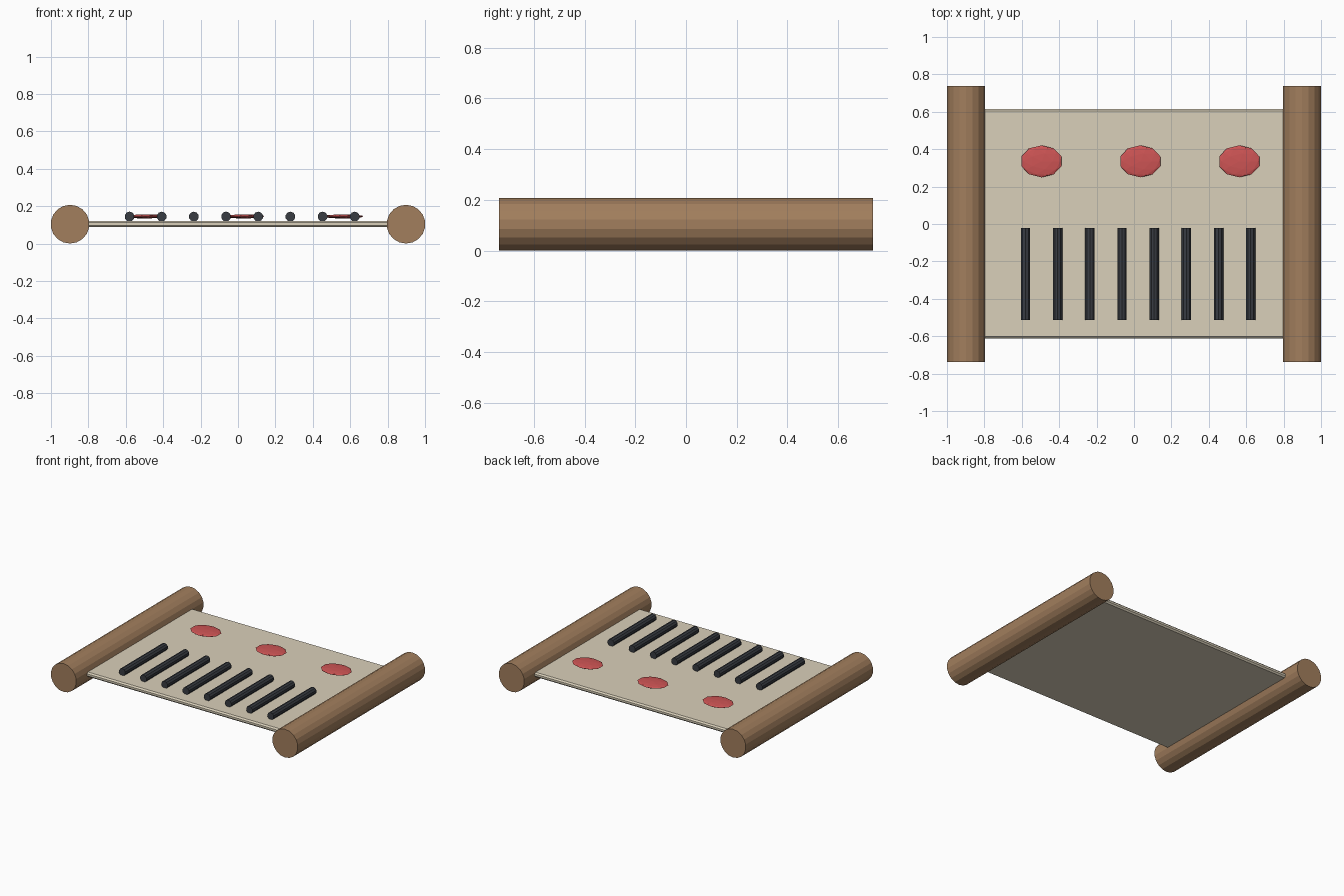
import bpy
from math import pi

if "Cube" in bpy.data.objects:
    bpy.data.objects.remove(bpy.data.objects["Cube"])


def material(name, rgb):
    m = bpy.data.materials.new(name)
    m.diffuse_color = (*rgb, 1)
    m.use_nodes = True
    m.node_tree.nodes["Principled BSDF"].inputs["Base Color"].default_value = m.diffuse_color
    return m


wood = material("wood", (0.36, 0.21, 0.11))
paper = material("paper", (0.70, 0.63, 0.49))
ink = material("ink", (0.04, 0.045, 0.055))
red = material("red_wax", (0.62, 0.09, 0.09))


def finish(name, mat):
    ob = bpy.context.object
    ob.name = name
    ob.data.materials.append(mat)
    return ob


def rod(name, x, y, z, radius, length, sides, mat):
    # Faceted rod lying along y
    bpy.ops.mesh.primitive_cylinder_add(vertices=sides, radius=radius, depth=length,
                                        location=(x, y, z), rotation=(pi / 2, 0, 0))
    return finish(name, mat)


# Rollers at both ends
for side, label in ((-1, "left"), (1, "right")):
    rod(label + "_roller", side * 0.898, 0, 0.1035, 0.1035, 1.474, 18, wood)

# Sheet stretched between the rollers, with a narrow chamfer
bpy.ops.mesh.primitive_cube_add(size=1, location=(0, 0.002, 0.1045))
sheet = finish("sheet", paper)
sheet.scale = (1.64, 1.226, 0.034)
bpy.ops.object.transform_apply(location=False, rotation=False, scale=True)
bevel = sheet.modifiers.new("chamfer", 'BEVEL')
bevel.width = 0.01
bevel.segments = 1

# Row of dark strokes
for i in range(8):
    rod(f"stroke_{i + 1}", -0.58 + i * 0.172, -0.267, 0.144, 0.0265, 0.493, 10, ink)

# Flattened red spots
for i in range(3):
    bpy.ops.mesh.primitive_ico_sphere_add(subdivisions=2, radius=1,
                                          location=(-0.495 + i * 0.529, 0.335, 0.145))
    spot = finish(f"red_spot_{i + 1}", red)
    spot.scale = (0.1125, 0.0855, 0.011)
